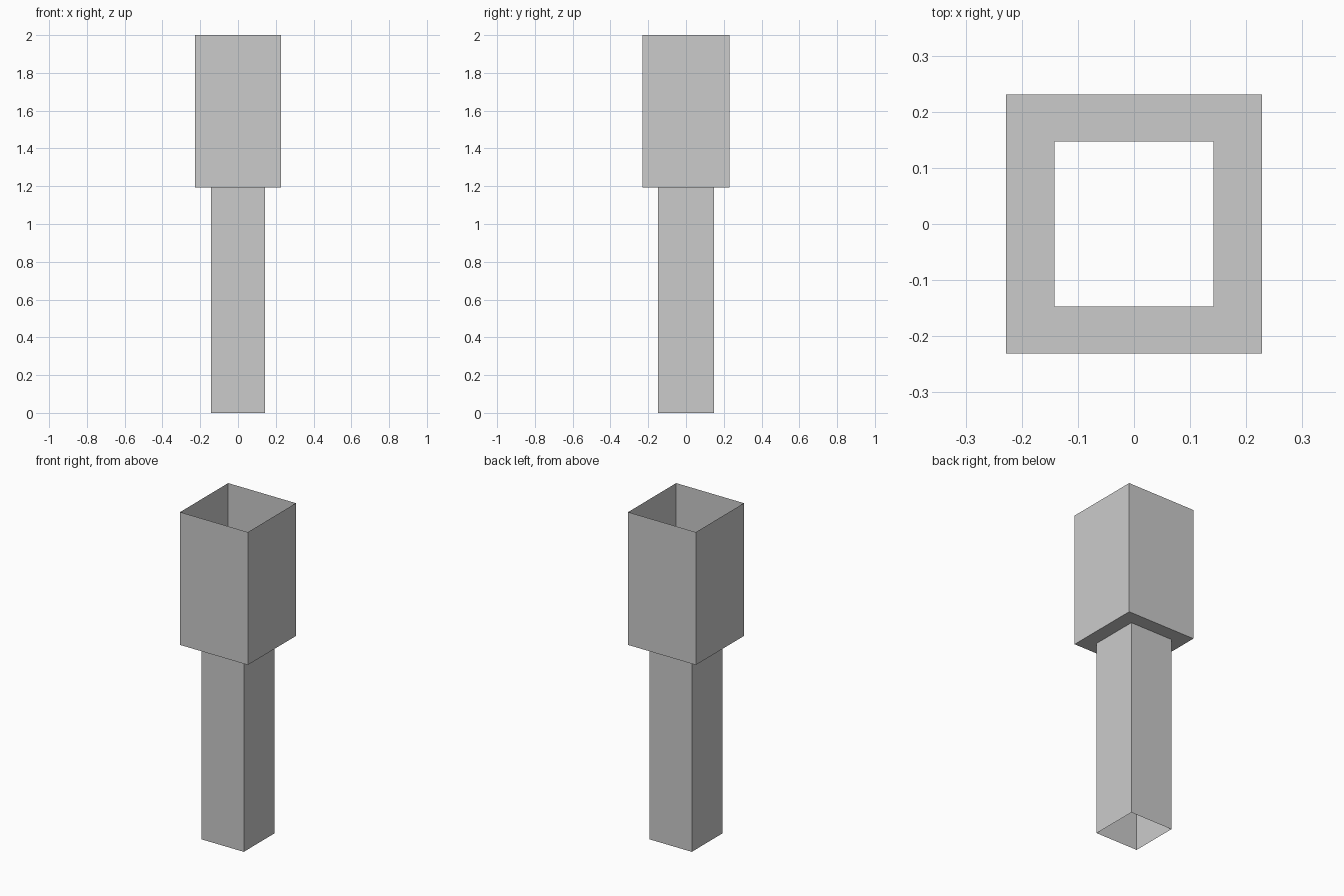
import bpy
import bmesh

if "Cube" in bpy.data.objects:
    bpy.data.objects.remove(bpy.data.objects["Cube"])


def rect_loop(bm, hx, hy, z):
    return [bm.verts.new((sx * hx, sy * hy, z))
            for sx, sy in ((-1, -1), (1, -1), (1, 1), (-1, 1))]


def open_shell(name, sections):
    """Skin rectangular sections (half x, half y, z) into an open-ended shell."""
    bm = bmesh.new()
    loops = [rect_loop(bm, *s) for s in sections]
    for low, high in zip(loops, loops[1:]):
        for i in range(4):
            j = (i + 1) % 4
            bm.faces.new((low[i], low[j], high[j], high[i]))
    mesh = bpy.data.meshes.new(name)
    bm.to_mesh(mesh)
    bm.free()
    obj = bpy.data.objects.new(name, mesh)
    bpy.context.collection.objects.link(obj)
    return obj


# Narrow lower tube, flat ledge, wide upper box; open at both ends
open_shell("stepped_square_duct", [
    (0.142, 0.147, 0.0),
    (0.142, 0.147, 1.192),
    (0.228, 0.231, 1.192),
    (0.228, 0.231, 2.0),
])
